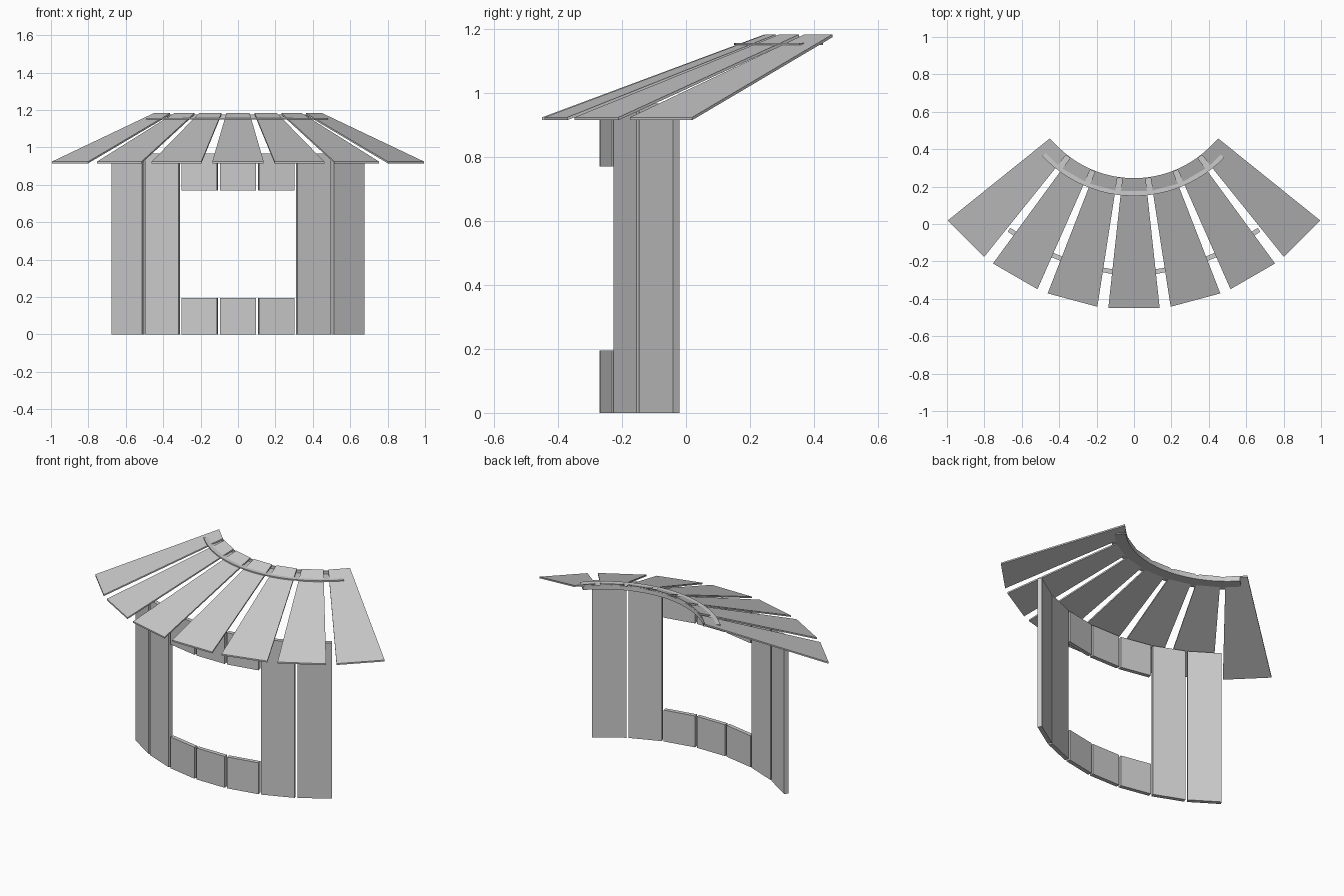
import bpy, math
from mathutils import Matrix

if "Cube" in bpy.data.objects:
    bpy.data.objects.remove(bpy.data.objects["Cube"])

CENTRE_Y = 0.82  # centre of the curve, behind the model


def make(name, verts, faces, angle=0.0):
    # angle swings the part around the curve centre, 0 = straight to the front
    mat = Matrix.Translation((0, CENTRE_Y, 0)) @ Matrix.Rotation(math.radians(angle), 4, 'Z')
    mesh = bpy.data.meshes.new(name)
    mesh.from_pydata([mat @ Matrix.Translation(v).translation for v in verts], [], faces)
    obj = bpy.data.objects.new(name, mesh)
    bpy.context.collection.objects.link(obj)
    return obj


BOX = [(3, 2, 1, 0), (4, 5, 6, 7), (0, 1, 5, 4), (1, 2, 6, 5), (2, 3, 7, 6), (3, 0, 4, 7)]


def slab(name, angle, outer, inner, thickness):
    # outer / inner = (radius, half width, top z); thickness measured down
    (r0, w0, z0), (r1, w1, z1) = outer, inner
    top = [(-w0, -r0, z0), (w0, -r0, z0), (w1, -r1, z1), (-w1, -r1, z1)]
    bottom = [(x, y, z - thickness) for x, y, z in top]
    return make(name, bottom + top, BOX, angle)


def arc(name, profile, start, end, steps):
    # sweeps a closed (radius, z) profile around the curve centre
    n = len(profile)
    verts, faces = [], []
    for i in range(steps + 1):
        a = math.radians(start + (end - start) * i / steps)
        verts += [(r * math.sin(a), -r * math.cos(a), z) for r, z in profile]
    for i in range(steps):
        for j in range(n):
            k = (j + 1) % n
            faces.append((i * n + j, i * n + k, (i + 1) * n + k, (i + 1) * n + j))
    faces.append(tuple(range(n))[::-1])
    faces.append(tuple(steps * n + j for j in range(n)))
    return make(name, verts, faces)


# tapered, sloping roof planks
for i in range(-3, 4):
    slab(f"roof_plank_{i + 4}", i * 15, (1.27, 0.1375, 0.924), (0.575, 0.062, 1.183), 0.009)

# curved rail with a small lip joining the upper plank ends
arc("roof_rail", [(0.67, 1.15), (0.67, 1.157), (0.58, 1.157), (0.58, 1.176),
                  (0.575, 1.176), (0.575, 1.15)], -47, 46, 24)

# wall boards: tall at the sides, split by the opening in the middle
for i in range(-3, 4):
    spans = [(0, 0.967)] if abs(i) > 1 else [(0, 0.195), (0.77, 0.967)]
    for label, (z0, z1) in zip(("lower", "upper"), spans):
        name = f"wall_board_{i + 4}" if abs(i) > 1 else f"{label}_wall_board_{i + 4}"
        slab(name, i * 11, (1.09, 0.097, z1), (1.065, 0.097, z1), z1 - z0)

# consistent outward normals
import bmesh
for obj in bpy.context.collection.objects:
    bm = bmesh.new()
    bm.from_mesh(obj.data)
    bmesh.ops.recalc_face_normals(bm, faces=bm.faces)
    bm.to_mesh(obj.data)
    bm.free()
